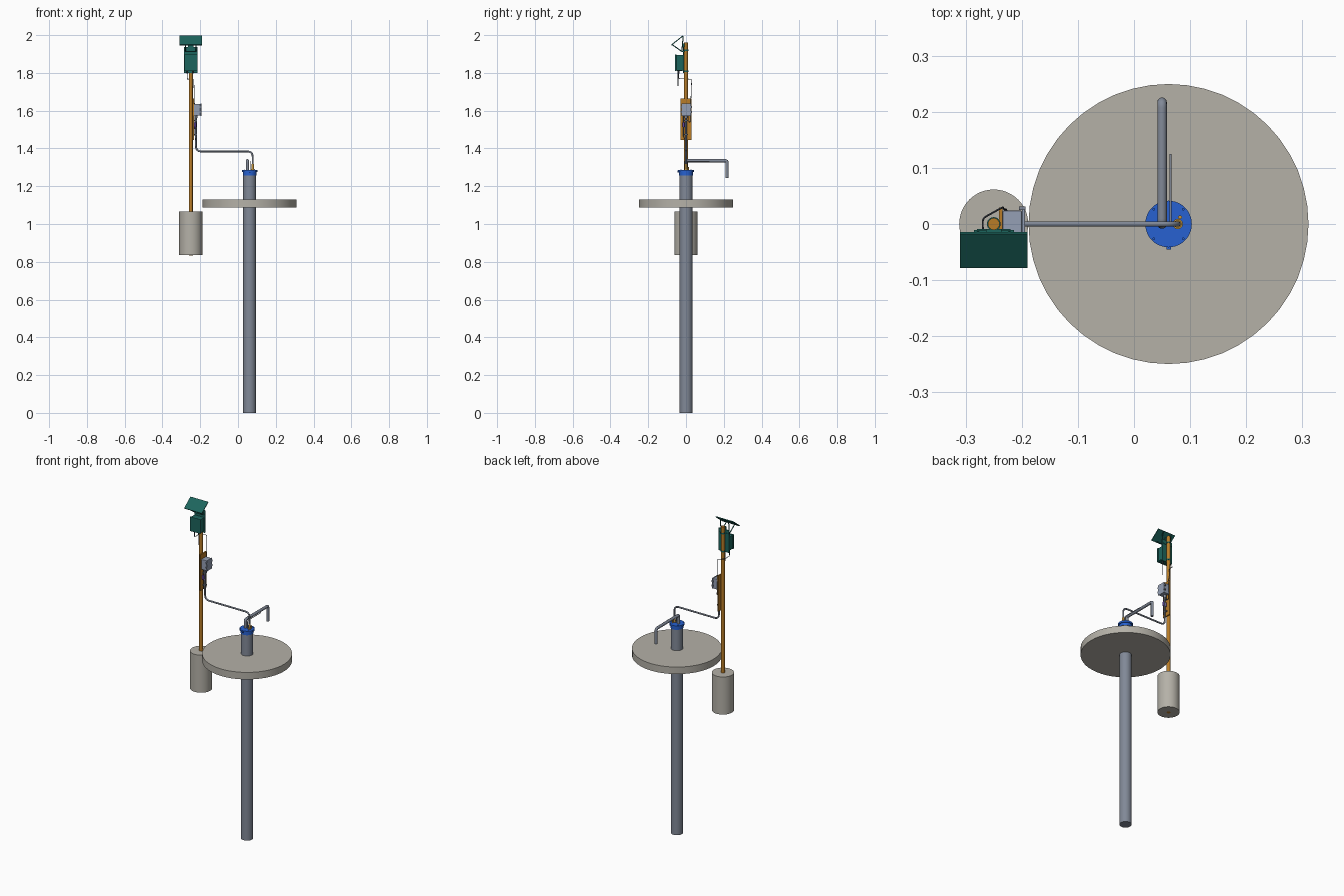
import bpy, math
from mathutils import Vector

if "Cube" in bpy.data.objects:
    bpy.data.objects.remove(bpy.data.objects["Cube"])


def mat(name, r, g, b):
    m = bpy.data.materials.new(name)
    m.diffuse_color = (r, g, b, 1)
    m.use_nodes = True
    m.node_tree.nodes["Principled BSDF"].inputs["Base Color"].default_value = m.diffuse_color
    return m


CONCRETE = mat("concrete", 0.46, 0.44, 0.39)
STEEL = mat("steel", 0.22, 0.25, 0.31)
BOXGREY = mat("box_grey", 0.30, 0.35, 0.46)
WOOD = mat("timber", 0.48, 0.20, 0.02)
TEAL = mat("teal", 0.012, 0.13, 0.11)
BLUE = mat("blue", 0.02, 0.12, 0.64)
BRASS = mat("brass", 0.55, 0.30, 0.05)
PURPLE = mat("purple", 0.12, 0.06, 0.35)
DARK = mat("dark", 0.06, 0.07, 0.09)


def finish(ob, name, m):
    ob.name = name
    ob.data.materials.clear()
    ob.data.materials.append(m)
    return ob


def cyl(name, x, y, z0, z1, r, m, n=32):
    bpy.ops.mesh.primitive_cylinder_add(vertices=n, radius=r, depth=z1 - z0,
                                        location=(x, y, (z0 + z1) / 2))
    bpy.ops.object.shade_smooth_by_angle(angle=math.radians(35))
    return finish(bpy.context.object, name, m)


def box(name, x, y, z, m, bevel=0):
    """Box from (min, max) ranges."""
    bpy.ops.mesh.primitive_cube_add(size=1, location=[sum(a) / 2 for a in (x, y, z)])
    ob = bpy.context.object
    ob.scale = [a[1] - a[0] for a in (x, y, z)]
    bpy.ops.object.transform_apply(location=False, rotation=False, scale=True)
    if bevel:
        mod = ob.modifiers.new("bevel", "BEVEL")
        mod.width, mod.segments = bevel, 2
    return finish(ob, name, m)


def pipe(name, pts, r, m, fillet=0.0, res=5):
    """Round pipe through points, with corners rounded to the fillet length."""
    pts = [Vector(p) for p in pts]
    path = [pts[0]]
    for a, b, c in zip(pts, pts[1:], pts[2:]):
        p, q = b + (a - b).normalized() * fillet, b + (c - b).normalized() * fillet
        for i in range(9):
            t = i / 8
            path.append(p * (1 - t) ** 2 + b * 2 * t * (1 - t) + q * t * t)
    path.append(pts[-1])
    cu = bpy.data.curves.new(name, "CURVE")
    cu.dimensions = "3D"
    cu.bevel_depth, cu.bevel_resolution, cu.use_fill_caps = r, res, True
    sp = cu.splines.new("POLY")
    sp.points.add(len(path) - 1)
    for s, p in zip(sp.points, path):
        s.co = (*p, 1)
    ob = bpy.data.objects.new(name, cu)
    bpy.context.collection.objects.link(ob)
    bpy.ops.object.select_all(action="DESELECT")
    ob.select_set(True)
    bpy.context.view_layer.objects.active = ob
    bpy.ops.object.convert(target="MESH")
    ob = bpy.context.object
    bpy.ops.object.shade_smooth_by_angle(angle=math.radians(40))
    return finish(ob, name, m)


WX, PX = 0.0615, -0.25   # well and post axes

# Well casing, concrete pad, and post footing
cyl("well_casing", WX, 0, 0, 1.275, 0.034, STEEL, 48)
cyl("concrete_pad", WX, 0, 1.087, 1.13, 0.2495, CONCRETE, 48)
cyl("post_footing", PX, 0, 0.835, 1.065, 0.0615, CONCRETE, 48)
cyl("timber_post", PX, 0, 0.834, 1.96, 0.0105, WOOD)

# Well cap with locking tab and bolts
cyl("well_cap_skirt", WX, 0, 1.258, 1.275, 0.036, BLUE, 48)
cyl("well_cap", WX, 0, 1.274, 1.285, 0.0415, BLUE, 48)
box("cap_tab", (WX - 0.004, WX + 0.004), (-0.045, -0.035), (1.272, 1.282), BLUE)
for i in range(4):
    a = math.radians(45 + 90 * i)
    cyl(f"cap_bolt_{i}", WX + 0.037 * math.cos(a), 0.037 * math.sin(a), 1.28, 1.288, 0.0025, BLUE, 6)

# Discharge pipe and thin sampling tube
pipe("discharge_pipe", [(0.05, 0, 1.28), (0.05, 0, 1.335), (0.05, 0.217, 1.335), (0.05, 0.217, 1.243)],
     0.0085, STEEL, 0.01)
pipe("sampling_tube", [(0.065, 0, 1.28), (0.065, 0, 1.332), (0.065, 0.125, 1.332)], 0.002, STEEL, 0.006, 3)

# Cable conduit from well head to instrument box
pipe("conduit", [(0.078, 0, 1.28), (0.078, 0, 1.384), (-0.223, 0, 1.384), (-0.223, 0, 1.575)],
     0.005, STEEL, 0.03)
cyl("brass_gland_base", 0.078, 0, 1.284, 1.292, 0.009, BRASS, 24)
cyl("brass_gland", 0.078, 0, 1.29, 1.318, 0.0068, BRASS, 24)
cyl("gland_side_screw", 0.082, 0.012, 1.284, 1.302, 0.0035, BRASS, 12)

# Backboard and instrument box on the post's right side
box("backboard", (-0.241, -0.234), (-0.029, 0.029), (1.445, 1.665), WOOD)
box("instrument_box", (-0.234, -0.2), (-0.022, 0.024), (1.574, 1.636), BOXGREY, 0.002)
box("instrument_lid", (-0.2, -0.194), (-0.024, 0.026), (1.572, 1.638), BOXGREY, 0.002)
for i, z in enumerate((1.588, 1.615)):
    box(f"lid_hinge_{i}", (-0.205, -0.193), (0.025, 0.031), (z, z + 0.01), STEEL)
    box(f"lid_latch_{i}", (-0.203, -0.194), (-0.027, -0.023), (z, z + 0.01), STEEL)
cyl("box_gland", -0.223, 0, 1.56, 1.576, 0.0075, STEEL, 16)
for i, (y, z) in enumerate(((-0.013, 1.525), (0.0, 1.515))):
    cyl(f"conduit_coupling_{i}", -0.227, y, z - 0.012, z + 0.012, 0.0065, PURPLE, 20)
for i, z in enumerate((1.47, 1.545)):
    box(f"conduit_clip_{i}", (-0.235, -0.217), (-0.01, 0.01), (z, z + 0.006), STEEL)
pipe("sensor_lead", [(-0.227, -0.013, 1.575), (-0.227, -0.013, 1.46), (-0.223, 0, 1.44)], 0.002, DARK, 0.008, 2)

# Teal electronics enclosure and its mounting plate
box("mount_plate", (-0.285, -0.214), (-0.016, -0.011), (1.80, 1.937), TEAL)
box("enclosure", (-0.283, -0.216), (-0.05, -0.016), (1.811, 1.895), TEAL, 0.003)
box("enclosure_door", (-0.285, -0.214), (-0.058, -0.05), (1.809, 1.897), TEAL, 0.002)
for i, x in enumerate((-0.268, -0.24)):
    cyl(f"enclosure_gland_{i}", x, -0.038, 1.798, 1.812, 0.004, DARK, 12)
for i, z in enumerate((1.805, 1.915)):
    cyl(f"post_strap_{i}", PX, 0, z, z + 0.008, 0.0122, TEAL, 32)

# Antenna and cables
pipe("antenna", [(-0.24, -0.042, 1.81), (-0.24, -0.042, 1.73)], 0.002, DARK, 0, 2)
pipe("signal_cable", [(-0.268, -0.038, 1.80), (-0.268, -0.038, 1.768), (-0.27, 0.01, 1.768),
                      (-0.234, 0.03, 1.765), (-0.231, 0.026, 1.66), (-0.228, 0.026, 1.54),
                      (-0.223, 0.012, 1.54), (-0.223, 0.012, 1.576)], 0.0016, DARK, 0.008, 2)

# Tilted solar panel with triangular brackets
lo, hi = Vector((PX, -0.077, 1.948)), Vector((PX, -0.016, 1.996))
d = hi - lo
tilt = math.atan2(d.z, d.y)
panel = box("solar_panel", (-0.06, 0.06), (-d.length / 2, d.length / 2), (-0.0025, 0.0025), TEAL)
panel.location = (lo + hi) / 2
panel.rotation_euler.x = tilt
for i, x in enumerate((-0.278, -0.222)):
    pipe(f"panel_bracket_{i}", [(x, -0.072, 1.949), (x, -0.022, 1.913), (x, -0.015, 1.992)],
         0.0028, TEAL, 0.004, 2)
box("bracket_bar", (-0.28, -0.22), (-0.025, -0.009), (1.91, 1.917), TEAL)
box("post_top_clamp", (-0.264, -0.236), (-0.017, -0.009), (1.937, 1.955), TEAL)
